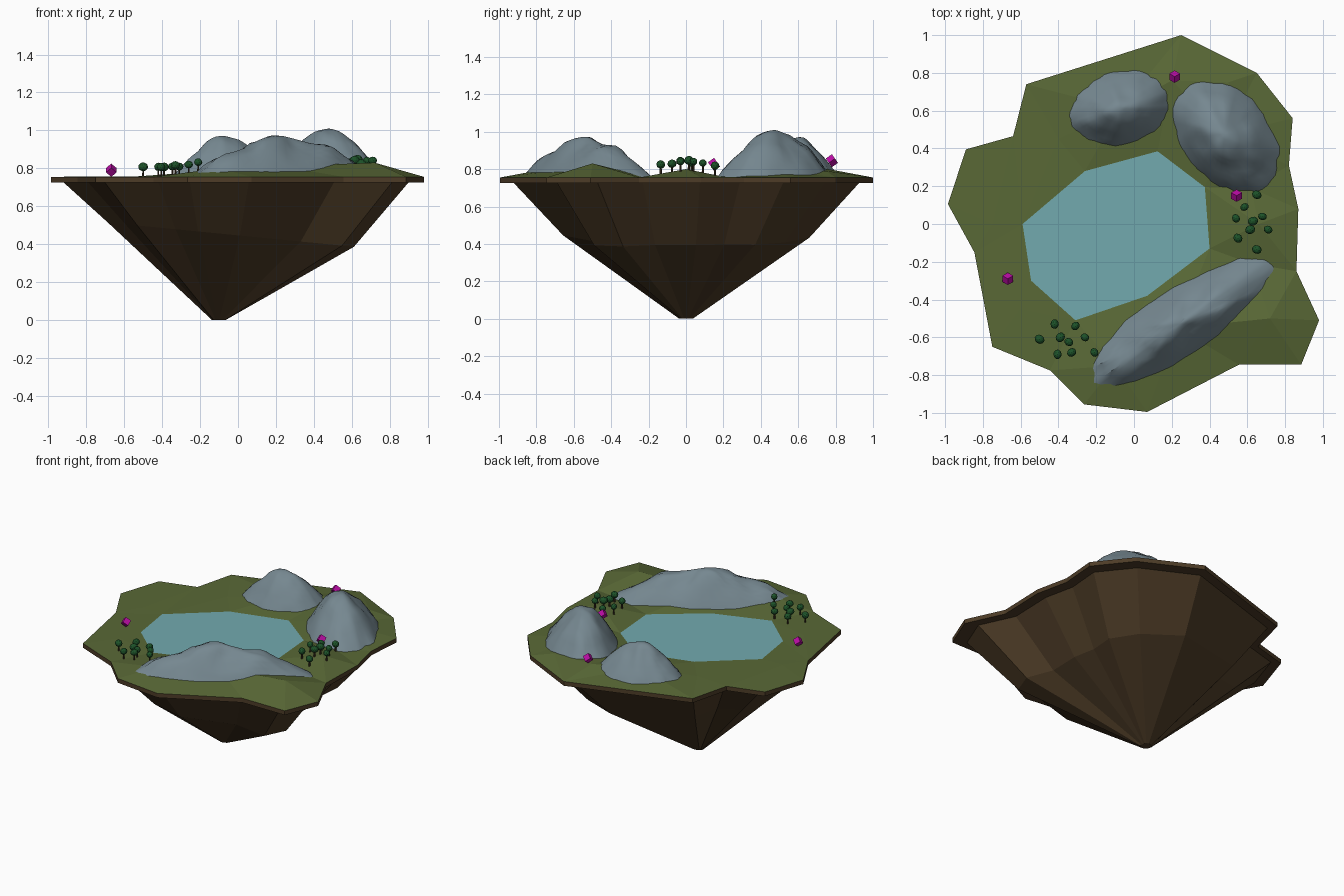
import bpy, bmesh, math, random
from mathutils import Vector, Matrix, noise
from mathutils.geometry import delaunay_2d_cdt
from mathutils.bvhtree import BVHTree

if "Cube" in bpy.data.objects:
    bpy.data.objects.remove(bpy.data.objects["Cube"])

random.seed(4)
TOP, RIM = 0.755, 0.725


def material(name, rgb):
    m = bpy.data.materials.new(name)
    m.diffuse_color = (*rgb, 1)
    m.use_nodes = True
    m.node_tree.nodes["Principled BSDF"].inputs["Base Color"].default_value = m.diffuse_color
    return m


GRASS = material("grass green", (0.10, 0.14, 0.037))
EARTH = material("earth brown", (0.075, 0.045, 0.02))
WATER = material("lake blue", (0.17, 0.40, 0.43))
ROCK = material("rock grey", (0.18, 0.245, 0.28))
LEAF = material("leaf green", (0.012, 0.085, 0.022))
TRUNK = material("trunk brown", (0.05, 0.03, 0.015))
GEM = material("gem magenta", (0.50, 0.004, 0.38))


def finish(name, bm, mats, smooth=None):
    me = bpy.data.meshes.new(name)
    bm.to_mesh(me)
    bm.free()
    ob = bpy.data.objects.new(name, me)
    bpy.context.collection.objects.link(ob)
    for m in mats:
        me.materials.append(m)
    if smooth:
        bpy.ops.object.select_all(action='DESELECT')
        ob.select_set(True)
        bpy.context.view_layer.objects.active = ob
        bpy.ops.object.shade_smooth_by_angle(angle=math.radians(smooth))
    return ob


# Shore outlines, counter-clockwise
outline = [(.25, 1), (-.57, .74), (-.64, .465), (-.89, .395), (-.985, .105),
           (-.845, -.15), (-.75, -.65), (-.445, -.775), (-.265, -.955),
           (.07, -.995), (.555, -.745), (.885, -.745), (.98, -.51),
           (.86, -.25), (.87, .08), (.82, .31), (.84, .56), (.65, .80)]
lake = [(.125, .385), (-.26, .28), (-.59, 0), (-.545, -.30),
        (-.31, -.51), (.07, -.38), (.40, -.13), (.375, .195)]
# Low hills between shore and lake
hills = [(.72, -.5, .83), (.23, -.55, .81), (-.1, -.75, .80), (.66, 0, .80),
         (.62, -.21, .757), (.62, .19, .762), (.48, .47, .80), (.5, .75, .79),
         (.2, .76, .80), (-.07, .61, .79), (-.4, .45, .757), (-.75, 0, .757),
         (-.6, -.45, .757)]

# Grass surface with a hole for the lake
pts = [(x, y, TOP) for x, y in outline + lake] + hills
n, k = len(outline), len(lake)
shore = [(n + i, n + (i + 1) % k) for i in range(k)]
v2, _, tris, orig, _, _ = delaunay_2d_cdt([Vector(p[:2]) for p in pts], shore, [list(range(n))], 1, 1e-5)
bm = bmesh.new()
vs = [bm.verts.new((p.x, p.y, pts[o[0]][2] if o else TOP)) for p, o in zip(v2, orig)]
lake_ids = {i for i, o in enumerate(orig) if o and n <= o[0] < n + k}
for t in tris:
    if not set(t) <= lake_ids:
        bm.faces.new([vs[i] for i in t])
for f in bm.faces:
    f.normal_update()
    if f.normal.z < 0:
        f.normal_flip()
ground = BVHTree.FromBMesh(bm)
finish("grass_ground", bm, [GRASS])


def ground_z(x, y):
    hit = ground.ray_cast(Vector((x, y, 3)), Vector((0, 0, -1)))[0]
    return hit.z if hit else TOP


# Lake
bm = bmesh.new()
bm.faces.new([bm.verts.new((x, y, TOP)) for x, y in lake])
finish("lake", bm, [WATER])

# Earth: rim band, inset ledge, sloping cone down to a small tip
tip = Vector((-.105, 0))


def ring(s, zf):
    out = []
    for x, y in outline:
        p = tip + (Vector((x, y)) - tip) * s
        out.append(bm.verts.new((p.x, p.y, zf(x))))
    return out


bm = bmesh.new()
rings = [ring(1, lambda x: TOP), ring(1, lambda x: RIM), ring(.925, lambda x: RIM),
         ring(.66, lambda x: .45 - .065 * x), ring(.036, lambda x: 0)]
for a, b in zip(rings, rings[1:]):
    for i in range(n):
        j = (i + 1) % n
        bm.faces.new((a[i], b[i], b[j], a[j]))
bm.faces.new(rings[-1][::-1])
finish("island_earth", bm, [EARTH])


# Mountains: rough-edged mounds from a polar grid
def mountain(name, cx, cy, a, b, deg, peak, seed, power=1.6):
    bm = bmesh.new()
    rot = Matrix.Rotation(math.radians(deg), 2)
    base, nr, ns = .757, 11, 44
    loops = []

    def point(r, t):
        edge = 1 + .05 * r * noise.noise((math.cos(t) * 4, math.sin(t) * 4, seed))
        edge += random.uniform(-.02, .02) * r
        p = rot @ Vector((a * r * edge * math.cos(t), b * r * edge * math.sin(t)))
        bump = noise.noise((p.x * 6, p.y * 6, seed)) * .05 + noise.noise((p.x * 14, p.y * 14, seed)) * .02
        z = base + (peak - base) * (1 - r ** power) + bump * min(1, 3 * r) * (1 - r * r)
        return bm.verts.new((cx + p.x, cy + p.y, z))

    for i in range(1, nr + 1):
        loops.append([point(i / nr, 2 * math.pi * j / ns) for j in range(ns)])
    c = bm.verts.new((cx, cy, peak))
    for j in range(ns):
        q = (j + 1) % ns
        bm.faces.new((c, loops[0][j], loops[0][q]))
        for u, v in zip(loops, loops[1:]):
            bm.faces.new((u[j], v[j], v[q], u[q]))
    finish(name, bm, [ROCK], 30)


mountain("back_mountain", -.07, .615, .28, .195, 15, .97, 1.3)
mountain("right_mountain", .48, .475, .355, .235, -50, 1.01, 5.7)
mountain("front_mountain", .24, -.53, .585, .185, 32, .97, 9.1)


# Trees: thin trunk with a rounded low-poly crown
def tree(name, x, y):
    z = ground_z(x, y)
    s = random.uniform(.88, 1.15)
    bm = bmesh.new()
    bmesh.ops.create_cone(bm, cap_ends=True, segments=6, radius1=.006, radius2=.005, depth=.05,
                          matrix=Matrix.Translation((x, y, z + .02)))
    trunk = set(bm.faces)
    bmesh.ops.create_icosphere(bm, subdivisions=2, radius=.023 * s, matrix=Matrix.Translation((x, y, z + .052))
                               @ Matrix.Rotation(random.random() * 6, 4, 'Z') @ Matrix.Diagonal((1.05, .9, .9, 1)))
    for f in bm.faces:
        f.material_index = 1 if f in trunk else 0
    finish(name, bm, [LEAF, TRUNK])


groves = {
    "right_tree": [(.65, .155), (.585, .09), (.54, .03), (.63, .015), (.68, .04),
                   (.615, -.03), (.71, -.03), (.55, -.075), (.65, -.135)],
    "left_tree": [(-.42, -.53), (-.31, -.54), (-.5, -.61), (-.39, -.6), (-.345, -.625),
                  (-.26, -.6), (-.405, -.69), (-.33, -.68), (-.21, -.68)]}
for label, spots in groves.items():
    for i, (x, y) in enumerate(spots):
        tree(f"{label}_{i + 1}", x, y)

# Floating gems: cubes standing on a corner
for i, p in enumerate([(-.668, -.29, .79), (.543, .15, .825), (.215, .78, .845)]):
    bm = bmesh.new()
    bmesh.ops.create_cube(bm, size=.04, matrix=Matrix.Translation(p)
                          @ Matrix.Rotation(math.radians(35.26), 4, 'X') @ Matrix.Rotation(math.radians(45), 4, 'Y'))
    finish(f"gem_{i + 1}", bm, [GEM])
